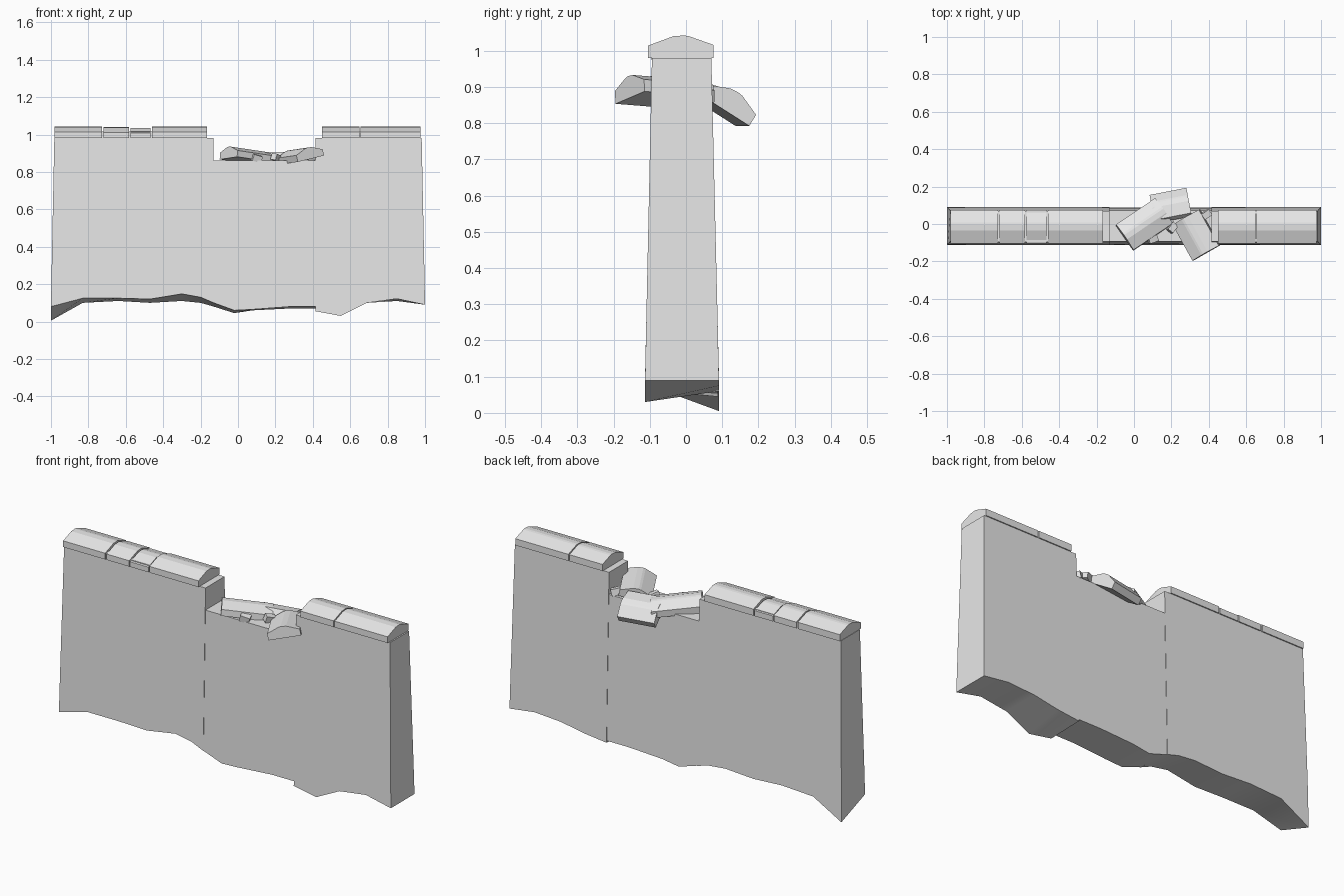
import bpy, bmesh
from math import radians
from mathutils import Euler, Vector

if "Cube" in bpy.data.objects:
    bpy.data.objects.remove(bpy.data.objects["Cube"])

stone = bpy.data.materials.new("pale grey stone")
stone.use_nodes = True
GREY = (0.8, 0.8, 0.8, 1)
stone.diffuse_color = GREY
stone.node_tree.nodes["Principled BSDF"].inputs["Base Color"].default_value = GREY


def finish(name, bm, smooth=False):
    bmesh.ops.recalc_face_normals(bm, faces=bm.faces[:])
    mesh = bpy.data.meshes.new(name)
    bm.to_mesh(mesh)
    bm.free()
    mesh.materials.append(stone)
    ob = bpy.data.objects.new(name, mesh)
    bpy.context.collection.objects.link(ob)
    if smooth:
        bpy.ops.object.select_all(action='DESELECT')
        ob.select_set(True)
        bpy.context.view_layer.objects.active = ob
        bpy.ops.object.shade_smooth_by_angle(angle=radians(30))
    return ob


def loft(bm, rings):
    """Skin a row of equal rings and close both ends."""
    rows = [[bm.verts.new(p) for p in ring] for ring in rings]
    n = len(rows[0])
    for a, b in zip(rows, rows[1:]):
        for i in range(n):
            j = (i + 1) % n
            bm.faces.new((a[i], a[j], b[j], b[i]))
    bm.faces.new(rows[0])
    bm.faces.new(rows[-1])


def wall_panel(name, top, stations, inset=0.0):
    """Battered wall slab; stations are (x, front bottom z, back bottom z)."""
    def point(x, z, side):
        t = (z - 0.1) / 0.88
        if abs(x) > 0.99:
            x *= 1 - 0.018 * max(t, 0)
        t = max(t, 0)
        y = -0.113 + 0.019 * t + inset if side < 0 else 0.091 - 0.021 * t - inset
        return (x, y, z)
    rings = []
    for x, front, back in stations:
        rings.append([point(x, front, -1), point(x, 0.27, -1), point(x, top, -1),
                      point(x, top, 1), point(x, 0.27, 1), point(x, back, 1)])
    bm = bmesh.new()
    loft(bm, rings)
    finish(name, bm, True)


# Three wall panels with ragged footings
wall_panel("wall_right", 0.98, [
    (-1, .08, .005), (-.83, .125, .10), (-.64, .125, .11), (-.47, .12, .10),
    (-.3, .148, .11), (-.2, .13, .10), (-.13, .10, .08)])
wall_panel("wall_middle", 0.86, [
    (-.13, .10, .08), (-.02, .06, .045), (.08, .065, .06),
    (.28, .08, .07), (.415, .08, .07)], 0.002)
wall_panel("wall_left", 0.98, [
    (.415, .055, .06), (.55, .03, .075), (.69, .10, .10),
    (.85, .122, .11), (1, .09, .09)])

# Ridged coping profile, as (y, z) above the bed
COPING = [(-.105, 0), (-.105, .034), (-.035, .06), (-.005, .062),
          (.008, .06), (.076, .036), (.076, 0)]


def coping(name, x0, x1, drop=0.0):
    bm = bmesh.new()
    loft(bm, [[(x, y, .98 + z - (drop if z > 0 else 0)) for y, z in COPING]
              for x in (x0, x1)])
    finish(name, bm)


for i, (x0, x1, drop) in enumerate([
        (-.98, -.727, 0), (-.718, -.582, .002), (-.576, -.467, .006),
        (-.46, -.165, 0), (.45, .65, 0), (.656, .975, 0)]):
    coping(f"coping_stone_{i + 1}", x0, x1, drop)


# Thin mortar bed joining the coping stones
def box(name, centre, size, rot=(0, 0, 0)):
    bm = bmesh.new()
    bmesh.ops.create_cube(bm, size=1)
    turn = Euler([radians(a) for a in rot]).to_matrix()
    for v in bm.verts:
        v.co = turn @ Vector(c * s for c, s in zip(v.co, size)) + Vector(centre)
    finish(name, bm)


box("mortar_bed_right", (-.57, -.014, .995), (.8, .165, .04))
box("mortar_bed_left", (.71, -.014, .995), (.52, .165, .04))


def fallen(name, centre, length, rot, width=0.17):
    """Coping stone lying loose in the gap."""
    turn = Euler([radians(a) for a in rot]).to_matrix()
    k = width / 0.181
    bm = bmesh.new()
    loft(bm, [[turn @ Vector((x, (y + .014) * k, z - .03)) + Vector(centre)
               for y, z in COPING] for x in (-length / 2, length / 2)])
    finish(name, bm)


# Fallen coping stones and rubble in the gap
fallen("fallen_stone_right", (.055, .0, .888), .255, (-5, 7, 34), .165)
fallen("fallen_stone_back", (.195, .105, .86), .20, (-32, 0, 11), .16)
fallen("fallen_stone_left", (.33, -.06, .892), .22, (-12, 4, 119), .165)
for i, (x, y, z, a) in enumerate([
        (.10, -.08, .873, 20), (.205, -.02, .876, 55), (.385, .05, .878, 35)]):
    box(f"rubble_{i + 1}", (x, y, z), (.05, .035, .035), (10, 15, a))
